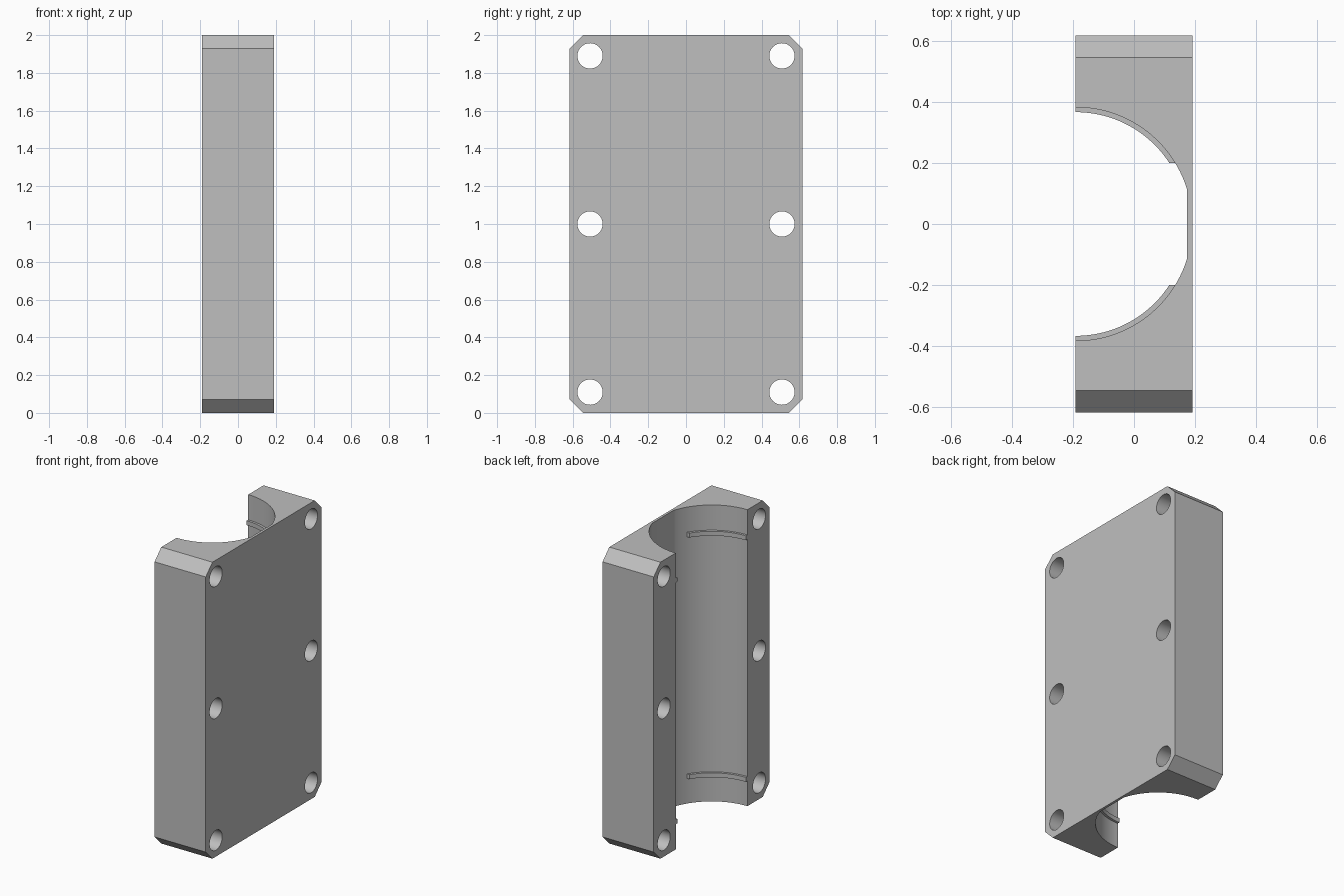
import bpy, bmesh
from math import asin, pi, cos, sin, sqrt
from mathutils import Vector

if "Cube" in bpy.data.objects:
    bpy.data.objects.remove(bpy.data.objects["Cube"], do_unlink=True)

HALF_X, HALF_Y, HEIGHT, CHAMFER = 0.191, 0.617, 2.0, 0.072
BORE, FLOOR_X = 0.382, 0.174           # channel radius and its flat floor
RIB_R, RIB_Y, RIB_T = 0.366, 0.2, 0.03  # rib inner radius, end, thickness

grey = bpy.data.materials.new("plain_grey")
grey.use_nodes = True
colour = (0.52, 0.52, 0.52, 1)
grey.diffuse_color = colour
grey.node_tree.nodes["Principled BSDF"].inputs["Base Color"].default_value = colour


def prism(name, outline, direction):
    """Extrude a closed 3D outline along a direction."""
    bm = bmesh.new()
    face = bm.faces.new([bm.verts.new(p) for p in outline])
    new = bmesh.ops.extrude_face_region(bm, geom=[face])["geom"]
    bmesh.ops.translate(bm, vec=Vector(direction),
                        verts=[v for v in new if isinstance(v, bmesh.types.BMVert)])
    bmesh.ops.recalc_face_normals(bm, faces=bm.faces)
    mesh = bpy.data.meshes.new(name)
    bm.to_mesh(mesh)
    bm.free()
    obj = bpy.data.objects.new(name, mesh)
    bpy.context.collection.objects.link(obj)
    mesh.materials.append(grey)
    return obj


def arc(radius, start, end, steps, z):
    """Points around the channel axis, which lies on the open -x face."""
    angles = [start + (end - start) * i / steps for i in range(steps + 1)]
    return [(-HALF_X + radius * cos(a), radius * sin(a), z) for a in angles]


def select_only(obj):
    bpy.ops.object.select_all(action='DESELECT')
    obj.select_set(True)
    bpy.context.view_layer.objects.active = obj


def cut(obj, cutter):
    mod = obj.modifiers.new("cut", 'BOOLEAN')
    mod.operation, mod.solver, mod.object = 'DIFFERENCE', 'EXACT', cutter
    select_only(obj)
    bpy.ops.object.modifier_apply(modifier=mod.name)
    bpy.data.objects.remove(cutter, do_unlink=True)


def smooth(obj):
    select_only(obj)
    bpy.ops.object.shade_smooth_by_angle(angle=pi / 9)


# Block with chamfered long ends
y, c = HALF_Y, CHAMFER
profile = [(-y + c, 0), (y - c, 0), (y, c), (y, HEIGHT - c),
           (y - c, HEIGHT), (-y + c, HEIGHT), (-y, HEIGHT - c), (-y, c)]
block = prism("block", [(-HALF_X, a, b) for a, b in profile], (2 * HALF_X, 0, 0))

# Round channel with a narrow flat floor
depth = FLOOR_X + HALF_X
flat = asin(sqrt(BORE ** 2 - depth ** 2) / BORE)
outline = arc(BORE, -pi / 2, -flat, 24, -0.1) + arc(BORE, flat, pi / 2, 24, -0.1)
outline += [(-HALF_X - 0.1, BORE, -0.1), (-HALF_X - 0.1, -BORE, -0.1)]
cut(block, prism("channel_cutter", outline, (0, 0, HEIGHT + 0.2)))

# Six screw holes
for side in (-1, 1):
    for z in (0.11, 1.0, 1.89):
        ring = [(-0.3, side * 0.508 + 0.067 * cos(i * pi / 20), z + 0.067 * sin(i * pi / 20))
                for i in range(40)]
        cut(block, prism("hole_cutter", ring, (0.6, 0, 0)))
smooth(block)

# Retaining ribs on both channel walls, near each end
outer = BORE + 0.004
for level, z in (("lower", 0.185), ("upper", 1.815)):
    for side, label in ((-1, "front"), (1, "back")):
        z0 = z - RIB_T / 2
        inner_arc = arc(RIB_R, side * pi / 2, side * asin(RIB_Y / RIB_R), 20, z0)
        outer_arc = arc(outer, side * asin(RIB_Y / outer), side * pi / 2, 20, z0)
        rib = prism(f"{level}_{label}_rib", inner_arc + outer_arc, (0, 0, RIB_T))
        smooth(rib)
